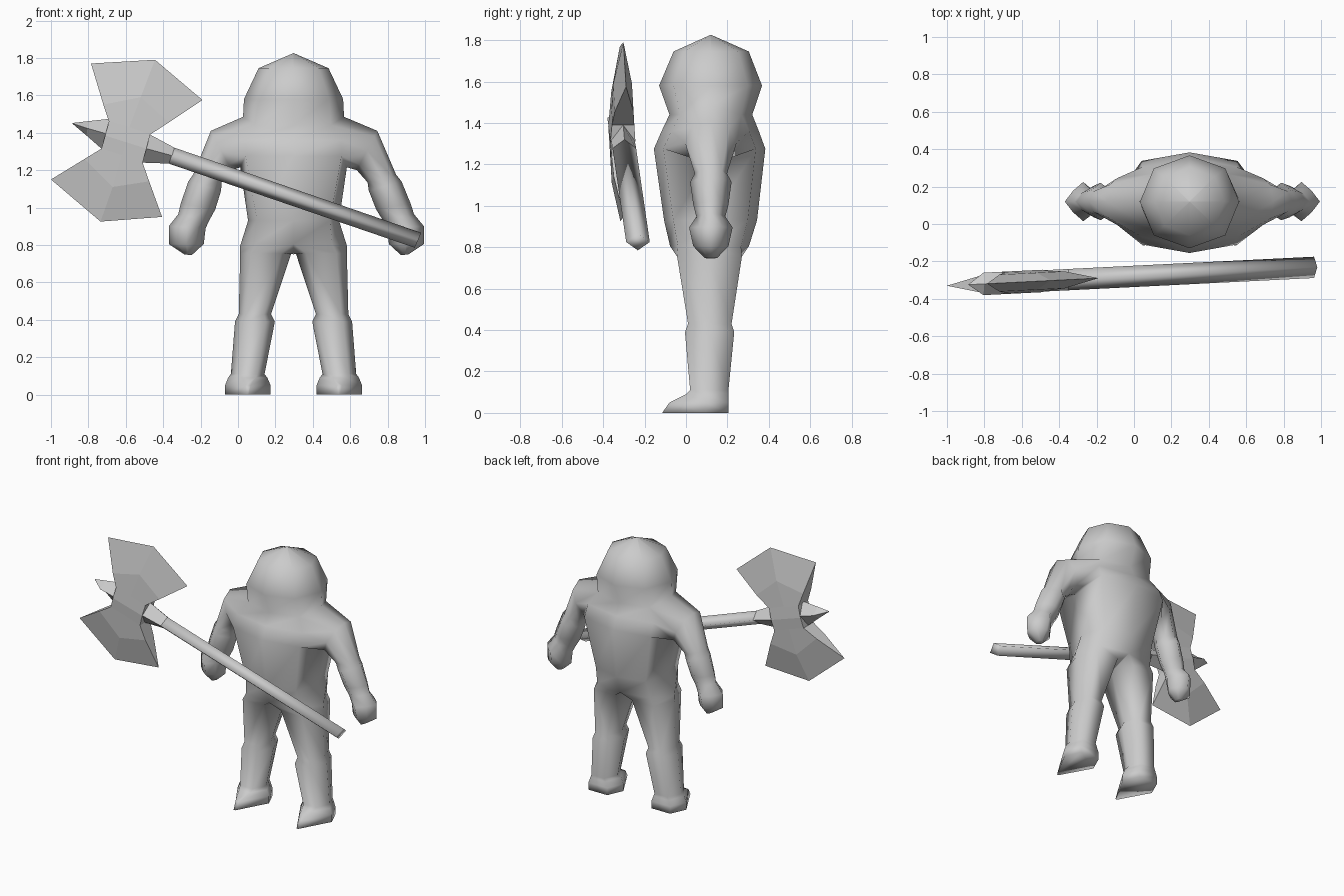
import bpy, bmesh, math
from mathutils import Vector

if "Cube" in bpy.data.objects:
    bpy.data.objects.remove(bpy.data.objects["Cube"])

CX, CY = 0.297, 0.12            # body centre line

grey = bpy.data.materials.new("plain_grey")
grey.diffuse_color = (0.6, 0.6, 0.6, 1)
grey.use_nodes = True
grey.node_tree.nodes["Principled BSDF"].inputs["Base Color"].default_value = grey.diffuse_color


def finish(name, bm, angle):
    bmesh.ops.remove_doubles(bm, verts=bm.verts, dist=0.0005)
    bmesh.ops.recalc_face_normals(bm, faces=bm.faces)
    me = bpy.data.meshes.new(name)
    bm.to_mesh(me)
    bm.free()
    ob = bpy.data.objects.new(name, me)
    bpy.context.collection.objects.link(ob)
    me.materials.append(grey)
    bpy.ops.object.select_all(action='DESELECT')
    ob.select_set(True)
    bpy.context.view_layer.objects.active = ob
    if angle:
        bpy.ops.object.shade_smooth_by_angle(angle=math.radians(angle))
    return ob


def bridge(bm, a, b, skip=()):
    """Join two vertex loops with quads."""
    n = len(a)
    for i in range(n):
        if i not in skip:
            j = (i + 1) % n
            bm.faces.new((a[i], a[j], b[j], b[i]))


def octagon(c, a, b, ka=0.72, kb=0.72):
    """Eight points round c with half axes a, b; ka and kb place the corners."""
    c, a, b = Vector(c), Vector(a), Vector(b)
    uv = [(1, 0), (ka, kb), (0, 1), (-ka, kb), (-1, 0), (-ka, -kb), (0, -1), (ka, -kb)]
    return [c + a * u + b * v for u, v in uv]


def make(bm, pts):
    return [bm.verts.new(p) for p in pts]


# ---- body: one skin, trunk rows first ----
# z, half width, front y, back y, corner factors, side lift
trunk = [(.805, .287, -.077, .304, .72, .8, -.015), (.93, .243, -.106, .343, .8, .8, 0),
         (1.275, .285, -.155, .383, .9, .83, -.06), (1.36, .29, -.118, .352, .87, .8, 0),
         (1.44, .27, -.08, .32, .74, .74, .045), (1.58, .265, -.13, .367, .72, .72, 0),
         (1.745, .187, -.06, .303, .72, .72, 0), (1.825, .002, .118, .122, .7, .7, 0)]
# arms: outer (u, z), inner (u, z), half depth, corner factor
arm = [(.445, 1.41, .335, 1.20, .125, .72), (.543, 1.175, .39, 1.135, .078, .7),
       (.57, 1.14, .395, 1.09, .10, .6), (.615, 1.02, .43, .99, .085, .6),
       (.63, .965, .465, .93, .07, .6), (.682, .90, .485, .89, .105, .55),
       (.682, .805, .495, .805, .085, .55), (.60, .75, .56, .745, .03, .6)]
# legs: z, inner u, outer u, front y, back y, front and back corner factors
leg = [(.755, .012, .285, -.043, .27, .6, .6), (.43, .12, .293, .01, .22, .55, .55),
       (.39, .10, .313, -.005, .233, .55, .55), (.11, .155, .335, .02, .205, .55, .55),
       (.09, .14, .35, .0, .205, .4, .55), (.05, .123, .366, -.08, .205, .12, .6),
       (0, .123, .366, -.115, .205, .05, .6)]

bm = bmesh.new()
rows = []
for z, w, f, k, ka, kb, lift in trunk:
    ring = octagon((CX, (f + k) / 2, z), (w, 0, 0), (0, (k - f) / 2, 0), ka, kb)
    ring[0].z += lift
    ring[4].z += lift
    rows.append(make(bm, ring))
for r in range(len(rows) - 1):
    bridge(bm, rows[r], rows[r + 1], (0, 3, 4, 7) if r in (2, 3) else ())
bm.faces.new(rows[-1])
hip, (A, B, C) = rows[0], rows[2:5]
crotch = bm.verts.new((CX, CY, .75))
for s, front, mid, back in ((1, 7, 0, 1), (-1, 5, 4, 3)):
    # arm grows from the shoulder opening; the hands sit slightly to one side
    loop = [C[mid], C[back], B[back], A[back], A[mid], A[front], B[front], C[front]]
    for o, oz, i, iz, d, k in arm:
        c = CX + .003 + .012 * min(1, max(0, (1.2 - iz) / .3))
        nxt = make(bm, octagon((c + s * (o + i) / 2, CY, (oz + iz) / 2),
                               (s * (o - i) / 2, 0, (oz - iz) / 2), (0, d, 0), k, k))
        bridge(bm, loop, nxt)
        loop = nxt
    bm.faces.new(loop)
    # leg grows from one half of the hip ring and ends in a pointed foot
    loop = [hip[mid], hip[back], hip[2], crotch, hip[6], hip[front]]
    for z, i, o, f, k, kf, kb in leg:
        c, h, y = CX + s * (i + o) / 2, s * (o - i) / 2, (f + k) / 2
        if z < .1:
            y = .095                       # widest line of the foot
        nxt = make(bm, [(c + h, y, z), (c + h * kb, k, z), (c - h * kb, k, z),
                        (c - h, y, z), (c - h * kf, f, z), (c + h * kf, f, z)])
        bridge(bm, loop, nxt)
        loop = nxt
    bm.faces.new(loop)
bmesh.ops.delete(bm, geom=[v for v in bm.verts if not v.link_faces], context='VERTS')
finish("body", bm, 120)


# ---- axe: everything lies near a slightly turned plane ----
def axe_point(x, z, t=0):
    return Vector((x, -0.28 + 0.05 * x + t, z))


def diamond(top, bottom, t):
    mid = ((top[0] + bottom[0]) / 2, (top[1] + bottom[1]) / 2)
    return [axe_point(*top), axe_point(*mid, -t), axe_point(*bottom), axe_point(*mid, t)]


def loft(name, rings, angle):
    bm = bmesh.new()
    loops = [make(bm, r) for r in rings]
    for a, b in zip(loops, loops[1:]):
        bridge(bm, a, b)
    bm.faces.new(loops[0])
    bm.faces.new(loops[-1])
    finish(name, bm, angle)


loft("axe_handle", [diamond((.98, .865), (.945, .785), .057),
                    diamond((-.34, 1.32), (-.37, 1.235), .057)], 100)
loft("axe_collar", [diamond((-.34, 1.32), (-.365, 1.235), .057),
                    diamond((-.47, 1.39), (-.51, 1.24), .057),
                    diamond((-.60, 1.43), (-.62, 1.28), .057)], 0)
loft("axe_spike", [diamond((-.68, 1.475), (-.73, 1.315), .06),
                   diamond((-.80, 1.462), (-.81, 1.385), .06),
                   diamond((-.885, 1.452), (-.885, 1.448), .001)], 0)

# double blade: rows of (x, z) from top edge to bottom edge, with half thickness
blade = [([(-.786, 1.77), (-.444, 1.79), (-.19, 1.575)], 0),
         ([(-.72, 1.55), (-.52, 1.59), (-.37, 1.455)], .045),
         ([(-.69, 1.46), (-.58, 1.43), (-.47, 1.39)], .054),
         ([(-.71, 1.385), (-.60, 1.35), (-.49, 1.315)], .06),
         ([(-.73, 1.315), (-.62, 1.28), (-.51, 1.24)], .054),
         ([(-.82, 1.26), (-.67, 1.11), (-.475, 1.14)], .045),
         ([(-1.0, 1.15), (-.735, .925), (-.406, .95)], 0)]
bm = bmesh.new()
front, back = [[make(bm, [axe_point(x, z, s * t) for x, z in pts]) for pts, t in blade]
               for s in (-1, 1)]
for r in range(len(blade) - 1):
    for sheet in (front, back):
        for i in range(2):
            bm.faces.new((sheet[r][i], sheet[r][i + 1], sheet[r + 1][i + 1], sheet[r + 1][i]))
    for i in (0, 2):                       # side walls
        bm.faces.new((front[r][i], front[r + 1][i], back[r + 1][i], back[r][i]))
finish("axe_blade", bm, 0)
